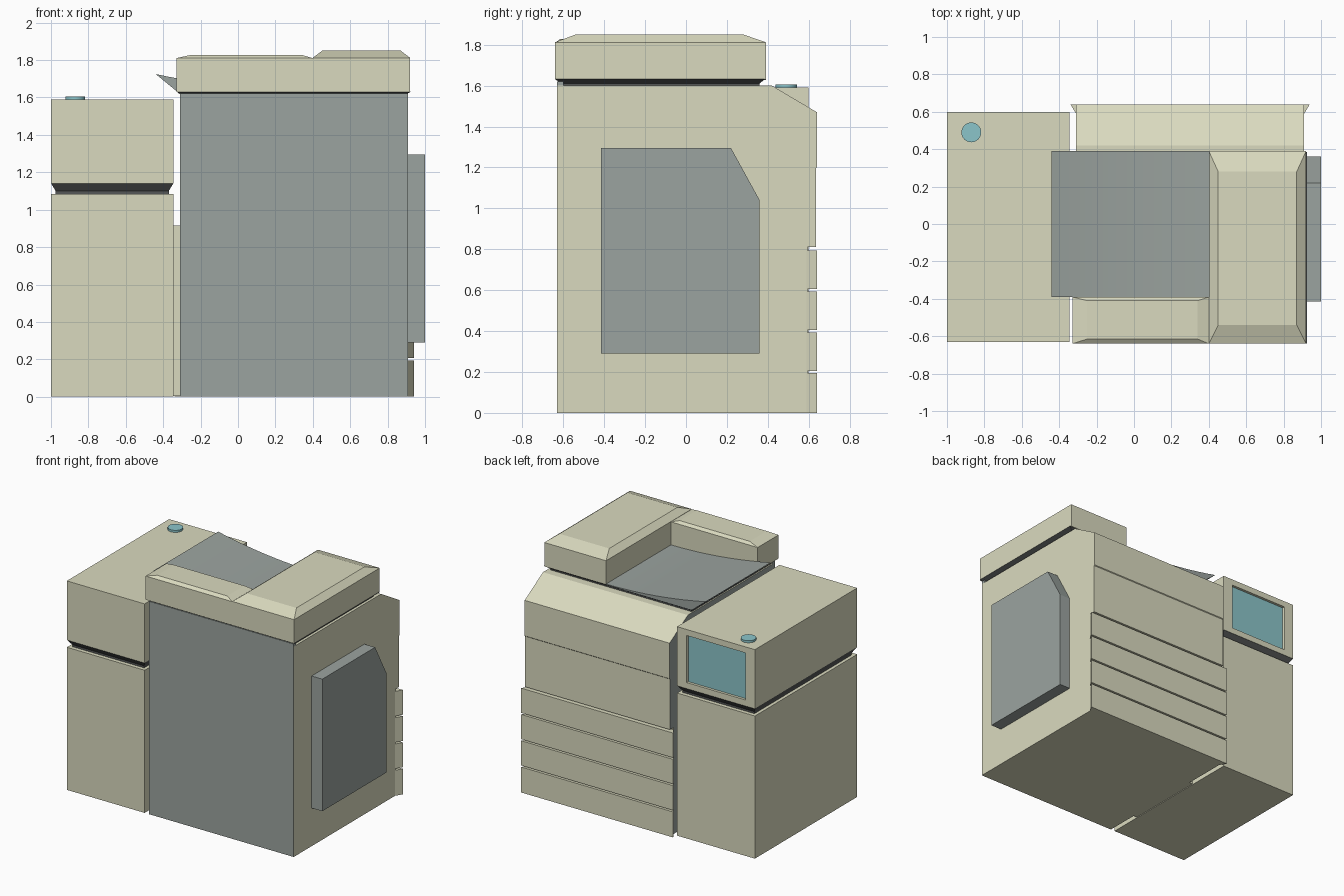
import bpy, bmesh
from mathutils import Vector

if "Cube" in bpy.data.objects:
    bpy.data.objects.remove(bpy.data.objects["Cube"])


def material(name, rgb):
    m = bpy.data.materials.new(name)
    m.diffuse_color = (*rgb, 1)
    m.use_nodes = True
    m.node_tree.nodes["Principled BSDF"].inputs["Base Color"].default_value = m.diffuse_color
    return m


BEIGE = material("warm beige", (0.70, 0.70, 0.52))
GRAY = material("cool gray", (0.33, 0.37, 0.35))
DARK = material("dark gray", (0.09, 0.095, 0.095))
TEAL = material("teal glass", (0.26, 0.56, 0.59))


def finish(name, bm, mats, rule=None, smooth=False):
    """Turn a bmesh into an object; rule(face) picks the material index."""
    bmesh.ops.recalc_face_normals(bm, faces=bm.faces[:])
    bm.normal_update()
    if rule:
        for f in bm.faces:
            f.material_index = rule(f)
    me = bpy.data.meshes.new(name)
    bm.to_mesh(me)
    bm.free()
    ob = bpy.data.objects.new(name, me)
    bpy.context.collection.objects.link(ob)
    for m in mats:
        me.materials.append(m)
    if smooth:
        bpy.context.view_layer.objects.active = ob
        ob.select_set(True)
        bpy.ops.object.shade_smooth_by_angle(angle=0.5)
        ob.select_set(False)
    return ob


def loft(rings):
    """Skin a list of equal-length rings and cap both ends."""
    bm = bmesh.new()
    vs = [[bm.verts.new(p) for p in r] for r in rings]
    n = len(rings[0])
    for a, b in zip(vs, vs[1:]):
        for i in range(n):
            j = (i + 1) % n
            bm.faces.new((a[i], a[j], b[j], b[i]))
    bm.faces.new(vs[0])
    bm.faces.new(vs[-1])
    return bm


def stack(*layers):
    """Rectangles (x0, x1, y0, y1, z) stacked from bottom to top."""
    return loft([[(a, c, z), (b, c, z), (b, d, z), (a, d, z)] for a, b, c, d, z in layers])


def box(x0, x1, y0, y1, z0, z1):
    return stack((x0, x1, y0, y1, z0), (x0, x1, y0, y1, z1))


def along_x(pts, x0, x1):
    return loft([[(x, y, z) for y, z in pts] for x in (x0, x1)])


def along_y(pts, y0, y1):
    return loft([[(x, y, z) for x, z in pts] for y in (y0, y1)])


# main body: sloped back shoulder, recess behind the drawers, gray front and left wall
body = [(-0.63, 0), (0.595, 0), (0.595, 0.81), (0.635, 0.81), (0.635, 1.195),
        (0.64, 1.2), (0.64, 1.47), (0.42, 1.60), (-0.63, 1.60)]
finish("main_body", along_x(body, -0.31, 0.91), [BEIGE, GRAY],
       lambda f: int(f.normal.y < -0.9 or f.normal.x < -0.9))
finish("front_door_top", box(-0.31, 0.91, -0.63, -0.60, 1.60, 1.62), [GRAY])

# four paper drawers on the back, flaring outwards
for i in range(4):
    z0, z1 = 0.2 * i + (0.006 if i else 0), 0.2 * i + 0.194
    plan = [(-0.31, 0.59), (0.91, 0.59), (0.94, 0.64), (-0.34, 0.64)]
    finish(f"paper_drawer_{i + 1}", loft([[(x, y, z) for x, y in plan] for z in (z0, z1)]), [BEIGE])

# side cover with one clipped corner
cover = [(-0.415, 0.29), (0.36, 0.29), (0.36, 1.04), (0.22, 1.295), (-0.415, 1.295)]
finish("side_cover", along_x(cover, 0.90, 1.0), [GRAY])

# lid: dark undercut, floor, raised feeder block and low front ledge
finish("lid_undercut", stack((-0.30, 0.89, -0.61, 0.36, 1.595),
                             (-0.30, 0.89, -0.61, 0.36, 1.61),
                             (-0.33, 0.925, -0.64, 0.385, 1.632)), [DARK])
finish("feeder_block", stack((0.40, 0.92, -0.64, 0.39, 1.63), (0.40, 0.92, -0.64, 0.39, 1.812),
                             (0.45, 0.87, -0.54, 0.28, 1.85)), [BEIGE])
finish("front_ledge", stack((-0.33, 0.40, -0.64, -0.39, 1.63), (-0.33, 0.40, -0.64, -0.39, 1.81),
                            (-0.25, 0.34, -0.615, -0.41, 1.828)), [BEIGE])

# curved output tray rising to a lip on the left
curve = [(0.40 - 0.84 * t / 12, 1.635 + 0.09 * (t / 12) ** 2) for t in range(13)]
tray = [(0.40, 1.628)] + curve + [(-0.33, 1.635), (-0.32, 1.628)]
finish("output_tray", along_y(tray, -0.39, 0.39), [GRAY], smooth=True)

# side cabinet: lower box, dark neck, upper box with recessed screen
finish("lower_cabinet", box(-1, -0.345, -0.63, 0.60, 0, 1.085), [BEIGE])
finish("cabinet_neck", stack((-0.975, -0.37, -0.60, 0.57, 1.08), (-0.975, -0.37, -0.60, 0.57, 1.10),
                             (-1, -0.345, -0.63, 0.60, 1.142)), [DARK])
bm = box(-1, -0.345, -0.63, 0.60, 1.14, 1.59)
bmesh.ops.recalc_face_normals(bm, faces=bm.faces[:])
bm.normal_update()
back = max(bm.faces, key=lambda f: f.calc_center_median().y)
bmesh.ops.inset_individual(bm, faces=[back], thickness=0.065)
for v in back.verts:
    v.co.x += 0.035 if v.co.x < -0.67 else -0.035
screen = bmesh.ops.extrude_discrete_faces(bm, faces=[back])["faces"][0]
bmesh.ops.translate(bm, verts=screen.verts[:], vec=Vector((0, -0.02, 0)))
finish("upper_cabinet", bm, [BEIGE, TEAL],
       lambda f: int(abs(f.calc_center_median().y - 0.58) < 0.002 and abs(f.normal.y) > 0.9))

# round button on the cabinet top
bm = bmesh.new()
bmesh.ops.create_cone(bm, cap_ends=True, segments=32, radius1=0.053, radius2=0.053, depth=0.02)
bmesh.ops.translate(bm, verts=bm.verts[:], vec=Vector((-0.87, 0.49, 1.596)))
finish("round_button", bm, [TEAL], smooth=True)

# connector between cabinet and body
finish("connector", box(-0.35, -0.305, -0.38, 0.25, 0.005, 0.915), [BEIGE])
